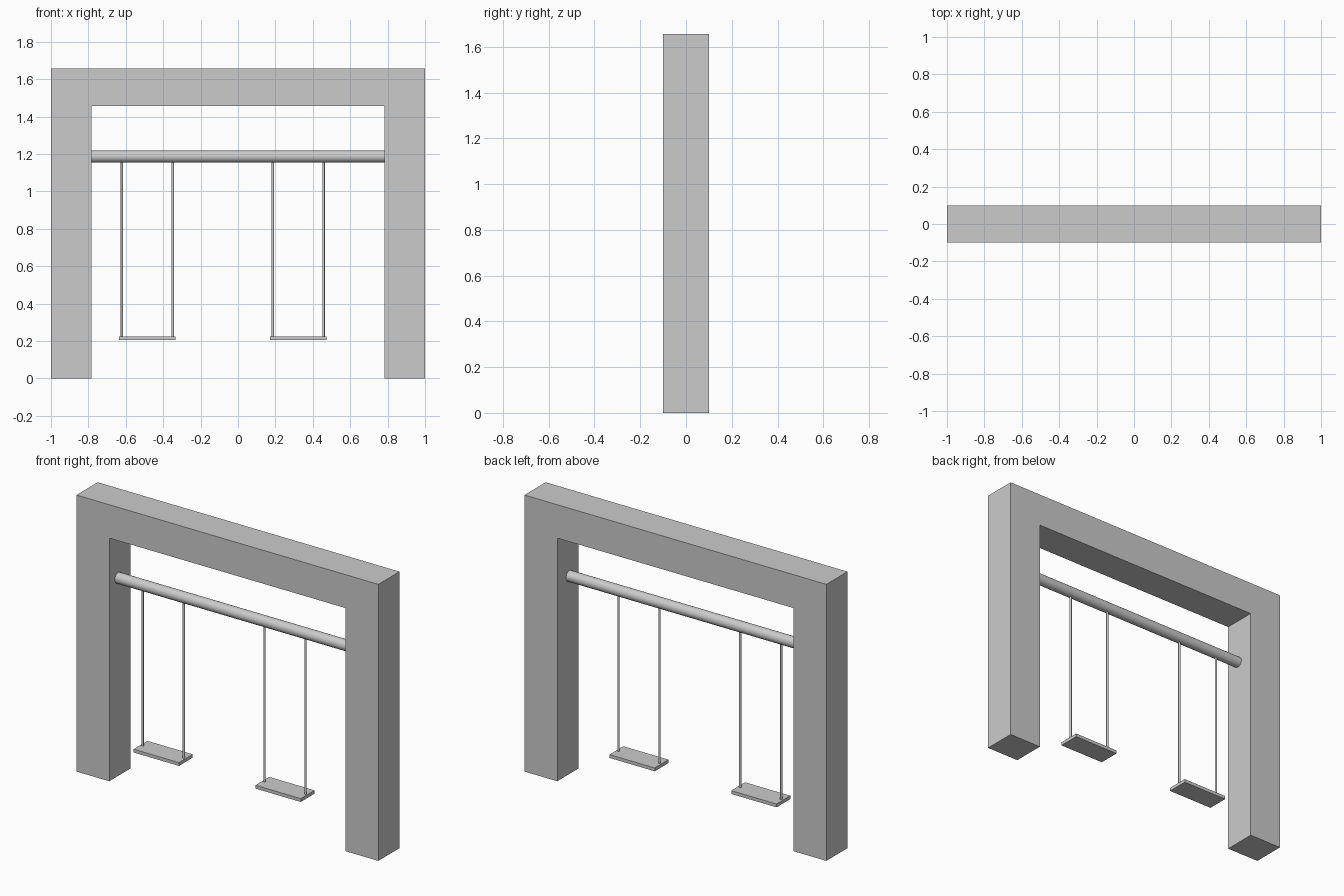
import bpy, bmesh, math

if "Cube" in bpy.data.objects:
    bpy.data.objects.remove(bpy.data.objects["Cube"])

Y_SWING = -0.015   # the bar and swings hang slightly forward of centre
BAR_Z, BAR_R = 1.186, 0.032
INNER_X = 0.783


def finish(name, bm):
    bmesh.ops.recalc_face_normals(bm, faces=bm.faces)
    mesh = bpy.data.meshes.new(name)
    bm.to_mesh(mesh)
    bm.free()
    obj = bpy.data.objects.new(name, mesh)
    bpy.context.collection.objects.link(obj)
    return obj


def cylinder(name, radius, length, location, rotation=(0, 0, 0), sides=32):
    bpy.ops.mesh.primitive_cylinder_add(vertices=sides, radius=radius, depth=length,
                                        location=location, rotation=rotation)
    obj = bpy.context.object
    obj.name = name
    bpy.ops.object.shade_smooth_by_angle(angle=math.radians(40))
    return obj


def box(name, size, location):
    bpy.ops.mesh.primitive_cube_add(size=1, location=location)
    obj = bpy.context.object
    obj.name = name
    obj.scale = size
    bpy.ops.object.transform_apply(location=False, rotation=False, scale=True)
    return obj


# Portal frame: one arch outline extruded through its depth
outline = [(-1, 0), (-INNER_X, 0), (-INNER_X, 1.456), (INNER_X, 1.456),
           (INNER_X, 0), (1, 0), (1, 1.656), (-1, 1.656)]
bm = bmesh.new()
face = bm.faces.new([bm.verts.new((x, -0.1, z)) for x, z in outline])
extruded = bmesh.ops.extrude_face_region(bm, geom=[face])
bmesh.ops.translate(bm, vec=(0, 0.2, 0),
                    verts=[v for v in extruded["geom"] if isinstance(v, bmesh.types.BMVert)])
finish("portal_frame", bm)

# Crossbar between the legs
cylinder("crossbar", BAR_R, 2 * INNER_X, (0, Y_SWING, BAR_Z), (0, math.pi / 2, 0))

# Two swings: a flat seat on two rods
seat_top = 0.224
rod_top = BAR_Z - BAR_R + 0.005
for side, x in (("left", -0.485), ("right", 0.322)):
    box(f"{side}_seat", (0.3, 0.13, 0.02), (x, Y_SWING, seat_top - 0.01))
    for i, dx in enumerate((-0.136, 0.136), 1):
        cylinder(f"{side}_swing_rod_{i}", 0.0065, rod_top - seat_top,
                 (x + dx, Y_SWING, (rod_top + seat_top) / 2), sides=16)
